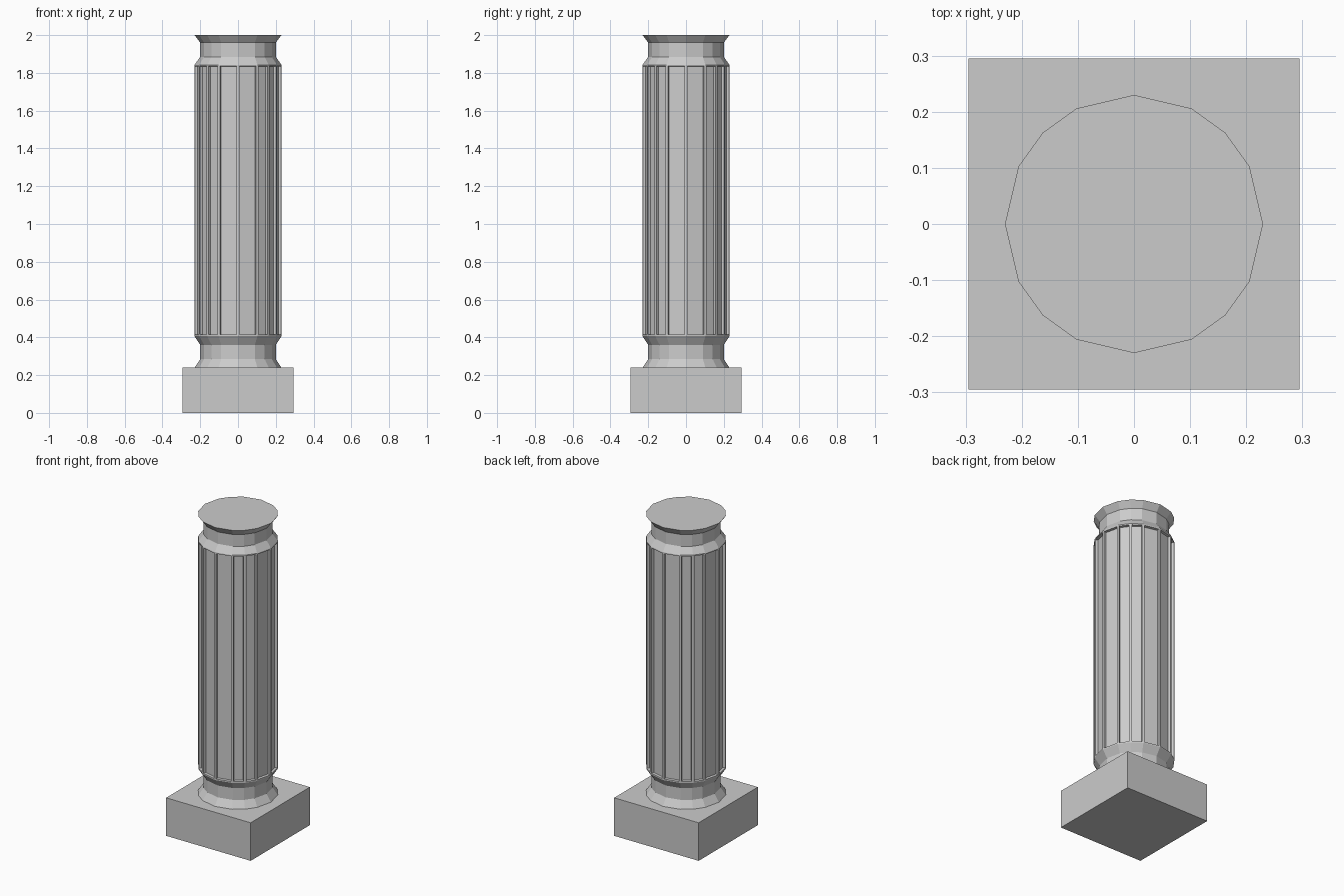
import bpy, bmesh, math

if "Cube" in bpy.data.objects:
    bpy.data.objects.remove(bpy.data.objects["Cube"])

# Uneven 16-sided plan: four corners per quarter turn
ANGLES = [math.radians(q * 90 + a) for q in range(4) for a in (0, 26.5, 45, 63.5)]


def finish(name, bm):
    bmesh.ops.recalc_face_normals(bm, faces=bm.faces)
    mesh = bpy.data.meshes.new(name)
    bm.to_mesh(mesh)
    bm.free()
    obj = bpy.data.objects.new(name, mesh)
    bpy.context.collection.objects.link(obj)
    return obj


# Square plinth
bm = bmesh.new()
bmesh.ops.create_cube(bm, size=1)
for v in bm.verts:
    v.co = (v.co.x * 0.59, v.co.y * 0.59, (v.co.z + 0.5) * 0.24)
finish("plinth", bm)

# Column: base neck, shaft, top neck and flared cap as one profile
profile = [(0.23, 0.24), (0.2, 0.285), (0.2, 0.36), (0.23, 0.406),
           (0.23, 1.843), (0.2, 1.885), (0.2, 1.96), (0.23, 2.0)]
bm = bmesh.new()
rings = [[bm.verts.new((r * math.cos(a), r * math.sin(a), z)) for a in ANGLES]
         for r, z in profile]
shaft_faces = []
for level, (low, high) in enumerate(zip(rings, rings[1:])):
    for i in range(16):
        j = (i + 1) % 16
        face = bm.faces.new((low[i], low[j], high[j], high[i]))
        if level == 3:
            shaft_faces.append(face)
bm.faces.new(rings[0][::-1])
bm.faces.new(rings[-1])
bm.normal_update()

# Sunken flutes, one in each shaft face
bmesh.ops.inset_individual(bm, faces=shaft_faces, thickness=0.011)
bmesh.ops.inset_individual(bm, faces=shaft_faces, thickness=0.003, depth=-0.015)
finish("fluted_column", bm)
